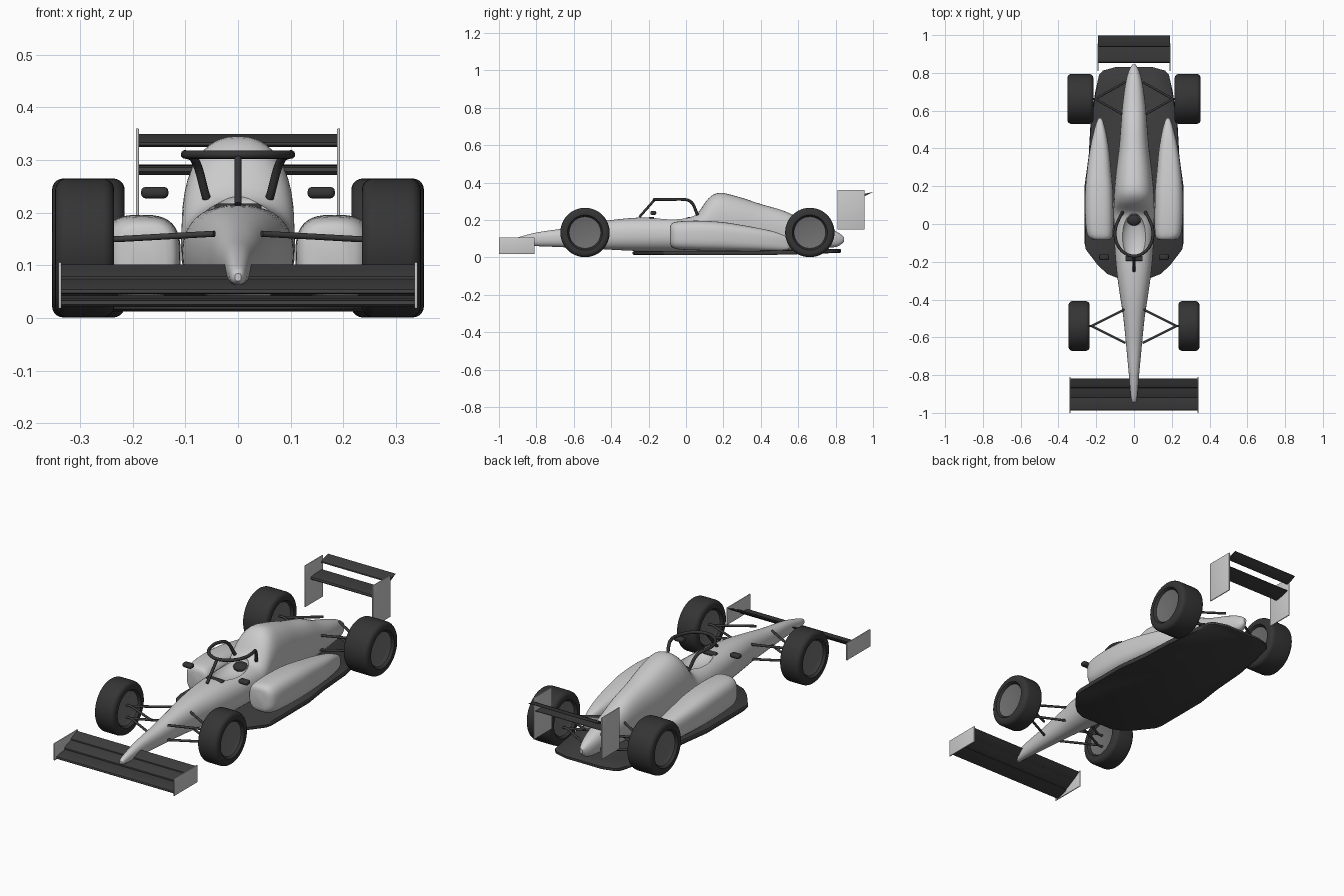
import bpy, bmesh, math
from mathutils import Vector

if "Cube" in bpy.data.objects:
    bpy.data.objects.remove(bpy.data.objects["Cube"])


def material(name, v):
    m = bpy.data.materials.new(name)
    m.diffuse_color = (v, v, v * 1.03, 1)
    m.use_nodes = True
    m.node_tree.nodes["Principled BSDF"].inputs["Base Color"].default_value = m.diffuse_color
    return m


DARK = material("dark_rubber", 0.035)
CARBON = material("carbon", 0.045)
RIM = material("rim_grey", 0.16)


def select(ob):
    bpy.ops.object.select_all(action='DESELECT')
    ob.select_set(True)
    bpy.context.view_layer.objects.active = ob


def finish(ob, mat=None, angle=40):
    if mat:
        ob.data.materials.append(mat)
    select(ob)
    bpy.ops.object.shade_smooth_by_angle(angle=math.radians(angle))
    return ob


def from_bmesh(name, bm, mat=None, angle=40):
    bmesh.ops.recalc_face_normals(bm, faces=bm.faces[:])
    me = bpy.data.meshes.new(name)
    bm.to_mesh(me)
    bm.free()
    ob = bpy.data.objects.new(name, me)
    bpy.context.collection.objects.link(ob)
    return finish(ob, mat, angle)


def skin(name, rings, mat=None, angle=40, closed=False):
    """Join equal-sized rings of points with quads."""
    bm = bmesh.new()
    vs = [[bm.verts.new(p) for p in r] for r in rings]
    n = len(vs[0])
    pairs = list(zip(vs, vs[1:] + vs[:1])) if closed else list(zip(vs, vs[1:]))
    for a, b in pairs:
        for i in range(n):
            j = (i + 1) % n
            bm.faces.new((a[i], a[j], b[j], b[i]))
    if not closed:
        bm.faces.new(vs[0])
        bm.faces.new(vs[-1])
    return from_bmesh(name, bm, mat, angle)


def smooth_stations(st, steps=4):
    """Catmull-Rom interpolation between stations."""
    st = [Vector(s) for s in st]
    out = []
    for i in range(len(st) - 1):
        a, b, c, d = st[max(i - 1, 0)], st[i], st[i + 1], st[min(i + 2, len(st) - 1)]
        for k in range(steps):
            t = k / steps
            out.append(0.5 * (2 * b + (c - a) * t + (2 * a - 5 * b + 4 * c - d) * t * t
                              + (3 * b - a - 3 * c + d) * t ** 3))
    return out + [st[-1]]


def loft(name, stations, power, side=1, n=40):
    """Stations are (y, centre x, half width, bottom z, top z)."""
    rings = []
    for y, cx, w, zb, zt in smooth_stations(stations):
        ring = []
        for i in range(n):
            a = 2 * math.pi * i / n
            c, s = math.cos(a), math.sin(a)
            px = math.copysign(abs(c) ** (2 / power), c) * w
            pz = math.copysign(abs(s) ** (2 / power), s) * (zt - zb) / 2
            ring.append((side * (cx + px), y, (zb + zt) / 2 + pz))
        rings.append(ring)
    return skin(name, rings)


def box(name, loc, size, bevel, mat=None):
    bm = bmesh.new()
    bmesh.ops.create_cube(bm, size=1)
    for v in bm.verts:
        v.co = Vector([v.co[i] * size[i] + loc[i] for i in range(3)])
    bmesh.ops.bevel(bm, geom=bm.edges[:], offset=bevel, segments=3, affect='EDGES', profile=0.5)
    return from_bmesh(name, bm, mat)


def rod(name, points, r, mat=CARBON, curved=False):
    cu = bpy.data.curves.new(name, 'CURVE')
    cu.dimensions = '3D'
    cu.bevel_depth, cu.bevel_resolution, cu.use_fill_caps = r, 3, True
    sp = cu.splines.new('BEZIER' if curved else 'POLY')
    pts = sp.bezier_points if curved else sp.points
    pts.add(len(points) - 1)
    for q, p in zip(pts, points):
        q.co = p if curved else (*p, 1)
        if curved:
            q.handle_left_type = q.handle_right_type = 'AUTO'
    ob = bpy.data.objects.new(name, cu)
    bpy.context.collection.objects.link(ob)
    select(ob)
    bpy.ops.object.convert(target='MESH')
    return finish(bpy.context.object, mat)


def ellipsoid(name, loc, size, mat=None):
    bm = bmesh.new()
    bmesh.ops.create_uvsphere(bm, u_segments=32, v_segments=16, radius=1)
    for v in bm.verts:
        v.co = Vector([v.co[i] * size[i] + loc[i] for i in range(3)])
    return from_bmesh(name, bm, mat)


def wing(name, half, front, rear, t):
    """Aerofoil plank from leading point to trailing point, each (y, z)."""
    f, r = Vector(front), Vector(rear)
    up = Vector((f.y - r.y, r.x - f.x)).normalized()
    foil = [(0, 0), (.06, .5), (.3, .6), (.65, .35), (1, .08), (1, -.08), (.65, -.4), (.3, -.6), (.06, -.5)]
    pts = [f.lerp(r, u) + up * v * t for u, v in foil]
    return skin(name, [[(x, *p) for p in pts] for x in (-half, half)], CARBON)


# main body: nose, tub, engine cover and tail
body = loft("body", [
    (-.945, 0, .006, .070, .085), (-.92, 0, .016, .063, .100), (-.80, 0, .027, .060, .133),
    (-.65, 0, .041, .054, .155), (-.50, 0, .056, .047, .183), (-.38, 0, .074, .040, .202),
    (-.25, 0, .092, .034, .213), (-.10, 0, .104, .030, .216), (.00, 0, .107, .030, .218),
    (.06, 0, .108, .030, .235), (.12, 0, .107, .030, .315), (.18, 0, .104, .030, .345),
    (.28, 0, .095, .030, .324), (.40, 0, .080, .032, .285), (.52, 0, .070, .035, .250),
    (.62, 0, .062, .042, .205), (.74, 0, .046, .050, .165), (.81, 0, .028, .058, .135),
    (.845, 0, .008, .085, .108)], 2.3)

# cockpit opening
cutter = ellipsoid("cockpit_cutter", (0, -.07, .225), (.068, .125, .05))
mod = body.modifiers.new("cockpit", 'BOOLEAN')
mod.operation, mod.object, mod.solver = 'DIFFERENCE', cutter, 'EXACT'
select(body)
bpy.ops.object.modifier_apply(modifier=mod.name)
bpy.data.objects.remove(cutter)
finish(body)
ellipsoid("headrest", (0, .025, .195), (.038, .034, .022), DARK)
box("steering_wheel", (0, -.183, .208), (.09, .026, .018), .006, DARK)

# cockpit protection hoop
half = [(.06, .062, .228), (.082, .022, .300), (.097, -.02, .310), (.099, -.07, .310), (.078, -.125, .310), (.042, -.158, .310)]
rod("hoop", half + [(0, -.17, .310)] + [(-x, y, z) for x, y, z in reversed(half)], .008, DARK, True)
rod("hoop_strut", [(0, -.168, .308), (0, -.25, .215)], .007, DARK)

# floor
edge = [(.09, -.285), (.14, -.265), (.19, -.22), (.255, -.135), (.262, -.10), (.262, .2), (.24, .36),
        (.23, .54), (.205, .70), (.185, .79), (.165, .812), (.10, .830)]
outline = edge + [(-x, y) for x, y in reversed(edge)]
rise = lambda y: .012 * max(0, (y - .45) / .38)
skin("floor", [[(x * k, y * k + .27 * (1 - k), z + rise(y)) for x, y in outline]
               for z, k in ((.012, .985), (.017, 1), (.029, 1), (.034, .985))], CARBON)

# front wing
wing("front_wing_main", .336, (-.987, .026), (-.912, .042), .012)
wing("front_wing_middle", .336, (-.922, .048), (-.858, .076), .009)
wing("front_wing_flap", .336, (-.868, .074), (-.818, .101), .008)

# rear wing
wing("rear_wing_main", .19, (.852, .278), (.945, .290), .014)
wing("rear_wing_flap", .19, (.938, .328), (.998, .349), .009)


def wheel(name, x, y, width, r=.132):
    """Tyre turned from a profile, plus a recessed rim."""
    h, b, ri = width / 2, .022, .088
    prof = [(-h + .012, ri - .004), (-h, ri + .006)]
    for s in (-1, 1):
        arc = [(s * (h - b + b * math.cos(a)), r - b + b * math.sin(a))
               for a in (math.radians(18 * k) for k in range(6))]
        prof += arc if s < 0 else arc[::-1]
    prof += [(h, ri + .006), (h - .012, ri - .004)]
    n = 48
    turn = [(math.cos(2 * math.pi * i / n), math.sin(2 * math.pi * i / n)) for i in range(n)]
    place = lambda u, q: [(x + u, y + c * q, .133 + s * q) for c, s in turn]
    skin(name + "_tyre", [place(u, q) for u, q in prof], DARK, 40, True)
    d = h - .010
    skin(name + "_rim", [place(u, q) for u, q in
                         ((-d + .008, .02), (-d + .004, .075), (-d, .089), (d, .089), (d - .004, .075), (d - .008, .02))], RIM)


for side, tag in ((-1, "left"), (1, "right")):
    # sidepods
    loft(tag + "_sidepod", [
        (-.085, .172, .035, .075, .165), (-.075, .176, .058, .055, .182), (-.04, .181, .071, .043, .192),
        (.06, .184, .075, .038, .196), (.18, .185, .073, .036, .190), (.28, .185, .064, .035, .176),
        (.38, .183, .053, .035, .158), (.47, .181, .037, .035, .138), (.54, .180, .018, .040, .110),
        (.562, .180, .005, .060, .085)], 2.9, side)
    # wheels
    wheel("front_" + tag, side * .291, -.54, .112)
    wheel("rear_" + tag, side * .284, .662, .138)
    # suspension arms
    for part, y, x0, spread, x1 in (("front", -.54, .045, .09, .25), ("rear", .662, .045, .09, .23)):
        for level, z0, z1 in (("upper", .160, .150), ("lower", .085, .088)):
            for k, end in ((-1, "fore"), (1, "aft")):
                rod(f"{part}_{tag}_{level}_{end}_arm",
                    [(side * x0, y + k * spread, z0), (side * (x1 - .025), y, z1), (side * x1, y, z1)], .006)
    # mirrors
    box(tag + "_mirror", (side * .158, -.175, .238), (.052, .032, .022), .009, DARK)
    # wing end plates
    box(tag + "_front_end_plate", (side * .338, -.905, .062), (.006, .19, .088), .0025)
    box(tag + "_rear_end_plate", (side * .191, .882, .254), (.006, .145, .212), .0025)
